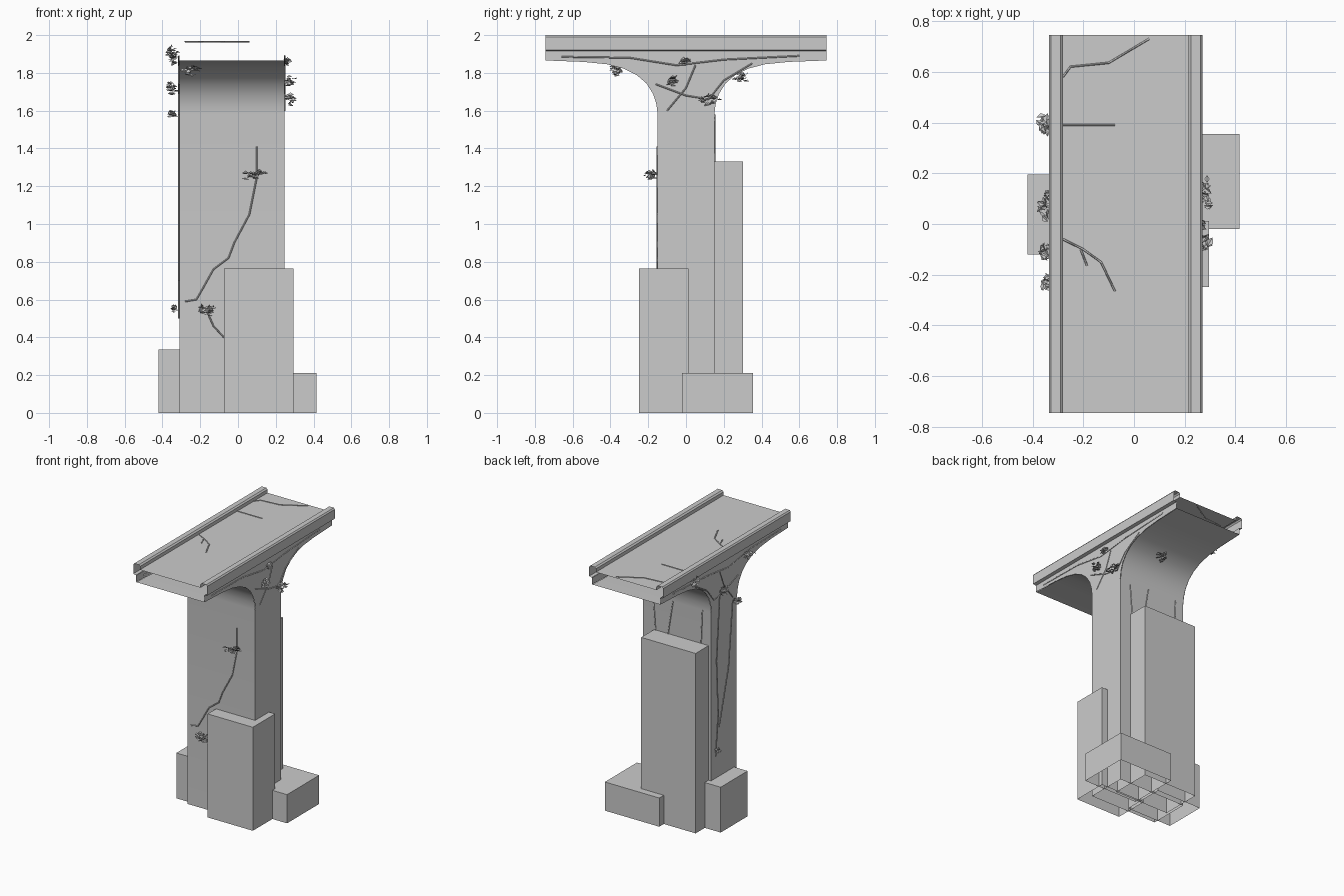
import bpy, bmesh, math, random
from mathutils import Vector, Matrix

if "Cube" in bpy.data.objects:
    bpy.data.objects.remove(bpy.data.objects["Cube"])

random.seed(4)
XL, XR = -0.31, 0.245          # side planes of the pier


def make(name, verts, faces, smooth=False):
    me = bpy.data.meshes.new(name)
    me.from_pydata(verts, [], faces)
    ob = bpy.data.objects.new(name, me)
    bpy.context.collection.objects.link(ob)
    if smooth:
        bpy.ops.object.select_all(action='DESELECT')
        ob.select_set(True)
        bpy.context.view_layer.objects.active = ob
        bpy.ops.object.shade_smooth_by_angle(angle=math.radians(35))
    return ob


def sheet(name, points, place, a, b, smooth=True):
    """Sweep an open profile between two positions; no end caps."""
    n = len(points)
    verts = [place(p, a) for p in points] + [place(p, b) for p in points]
    faces = [(i, i + 1, n + i + 1, n + i) for i in range(n - 1)]
    return make(name, verts, faces, smooth)


def open_block(name, x0, x1, y0, y1, h):
    """Block without a bottom face."""
    v = [(x, y, z) for z in (0, h) for x, y in ((x0, y0), (x1, y0), (x1, y1), (x0, y1))]
    f = [(i, (i + 1) % 4, 4 + (i + 1) % 4, 4 + i) for i in range(4)] + [(4, 5, 6, 7)]
    return make(name, v, f)


# Pier front/back faces, flaring into the arch soffits
arch = [(0.15, 1.58), (0.157, 1.635), (0.175, 1.69), (0.21, 1.745), (0.26, 1.788),
        (0.33, 1.823), (0.42, 1.846), (0.54, 1.858), (0.745, 1.866)]
for s, nm in ((-1, "front_soffit"), (1, "back_soffit")):
    ends = (XL, XR) if s < 0 else (XR, XL)
    sheet(nm, [(s * 0.15, 0)] + [(s * y, z) for y, z in arch],
          lambda p, x: (x, p[0], p[1]), *ends)

# Flat pier sides and the pointed spandrels over them
spandrel = ([(0, 1.46)] + arch + [(0.745, 1.918), (-0.745, 1.918)]
            + [(-y, z) for y, z in reversed(arch)])
side = [(-0.15, 0), (0.15, 0), (0.15, 1.58), (-0.15, 1.58)]
for x, d, nm in ((XL, -1, "left"), (XR, 1, "right")):
    for part, outline, off in (("pier_side", side, 0), ("spandrel", spandrel, 0.002)):
        pts = outline if d > 0 else outline[::-1]
        make(nm + "_" + part, [(x + d * off, y, z) for y, z in pts],
             [tuple(range(len(pts)))])

# Deck surface with parapets, one open sheet running along y
left = [(XL, 1.905), (XL, 1.915), (-0.335, 1.921), (-0.335, 1.99), (-0.327, 2.0),
        (-0.29, 2.0), (-0.28, 1.99), (-0.28, 1.965)]
mid = (XL + XR) / 2
deck = left + [(2 * mid - x, z) for x, z in reversed(left)]
sheet("deck", deck, lambda p, y: (p[0], y, p[1]), -0.745, 0.745, False)

# Blocks clustered around the foot
open_block("front_block", -0.075, 0.295, -0.248, 0.012, 0.765)
open_block("back_block", -0.29, 0.155, 0.0, 0.302, 1.33)
open_block("right_block", -0.03, 0.415, -0.02, 0.355, 0.212)
open_block("left_block", -0.42, -0.05, -0.12, 0.195, 0.335)


# Creeping vines
def vine(name, paths):
    cu = bpy.data.curves.new(name, 'CURVE')
    cu.dimensions = '3D'
    cu.bevel_depth = 0.004
    cu.bevel_resolution = 0
    for path in paths:
        sp = cu.splines.new('POLY')
        sp.points.add(len(path) - 1)
        for pt, co in zip(sp.points, path):
            pt.co = (*co, 1)
    bpy.context.collection.objects.link(bpy.data.objects.new(name, cu))


vine("front_vine", [[(x, -0.152, z) for x, z in p] for p in (
    [(0.1, 1.41), (0.1, 1.25), (0.06, 1.05), (-0.02, 0.9), (-0.05, 0.82),
     (-0.13, 0.76), (-0.18, 0.67), (-0.22, 0.6), (-0.28, 0.59)],
    [(-0.17, 0.55), (-0.13, 0.46), (-0.075, 0.4)])])
vine("deck_vines", [[(x, y, 1.966) for x, y in p] for p in (
    [(-0.28, 0.58), (-0.25, 0.62), (-0.1, 0.635), (0.06, 0.73)],
    [(-0.28, -0.06), (-0.2, -0.1), (-0.13, -0.15), (-0.075, -0.265)],
    [(-0.21, -0.1), (-0.185, -0.165)], [(-0.28, 0.39), (-0.075, 0.39)])])
for x, nm in ((XL - 0.003, "left"), (XR + 0.003, "right")):
    vine(nm + "_side_vines", [[(x, y, z) for y, z in p] for p in (
        [(-0.66, 1.885), (-0.3, 1.88), (-0.05, 1.84), (0.2, 1.87), (0.6, 1.89)],
        [(-0.16, 1.74), (0.0, 1.68), (0.12, 1.66), (0.2, 1.76), (0.35, 1.85)],
        [(-0.1, 1.6), (0.0, 1.72), (0.05, 1.84)])])
vine("left_pier_vines", [[(XL - 0.003, y, z) for y, z in p] for p in (
    [(0.05, 1.7), (0.09, 1.2), (0.07, 0.8), (0.1, 0.5)],
    [(-0.1, 1.58), (-0.05, 1.1), (0.06, 0.7)])])
vine("back_vines", [[(x, 0.152, z) for x, z in p] for p in (
    [(-0.24, 1.58), (-0.23, 1.33)], [(0.0, 1.58), (0.04, 1.33)], [(0.16, 1.56), (0.14, 1.3)])])


# Leaf clumps: crumpled folded leaves scattered in a flat ellipsoid
def clump(name, centre, radii, count=26):
    bm = bmesh.new()
    for _ in range(count):
        d = Vector([random.gauss(0, 1) for _ in range(3)]).normalized() * random.uniform(0.3, 0.8)
        pos = Vector([c + r * k for c, r, k in zip(centre, radii, d)])
        rot = Matrix.Rotation(random.uniform(0, 6.28), 3, 'Z') @ \
            Matrix.Rotation(random.uniform(-0.9, 0.9), 3, 'X')
        s = min(0.02, max(radii) * 0.4) * random.uniform(0.7, 1.1)
        vs = [bm.verts.new(pos + rot @ (Vector(p) * s)) for p in
              ((-1, 0, 0), (0, -0.7, 0.3), (1, 0, 0), (0, 0.7, 0.3))]
        bm.faces.new((vs[0], vs[1], vs[2]))
        bm.faces.new((vs[0], vs[2], vs[3]))
    me = bpy.data.meshes.new(name)
    bm.to_mesh(me)
    bm.free()
    bpy.context.collection.objects.link(bpy.data.objects.new(name, me))


clumps = [
    ((0.085, -0.19, 1.258), (0.085, 0.04, 0.04)), ((-0.17, -0.19, 0.545), (0.075, 0.04, 0.048)),
    ((-0.25, -0.37, 1.812), (0.07, 0.035, 0.04)), ((0.0, 0.29, 1.775), (0.05, 0.05, 0.04)),
    ((-0.35, 0.385, 1.905), (0.04, 0.055, 0.045)), ((-0.35, 0.06, 1.72), (0.04, 0.06, 0.05)),
    ((-0.345, -0.11, 1.58), (0.03, 0.045, 0.03)), ((-0.345, -0.23, 1.87), (0.03, 0.035, 0.04)),
    ((-0.335, 0.11, 0.552), (0.03, 0.03, 0.028)), ((0.28, 0.12, 1.662), (0.04, 0.075, 0.045)),
    ((0.275, -0.07, 1.752), (0.035, 0.05, 0.04)), ((0.26, 0.0, 1.857), (0.02, 0.04, 0.025)),
]
for i, (c, r) in enumerate(clumps):
    clump("leaf_clump_%d" % (i + 1), c, r)
